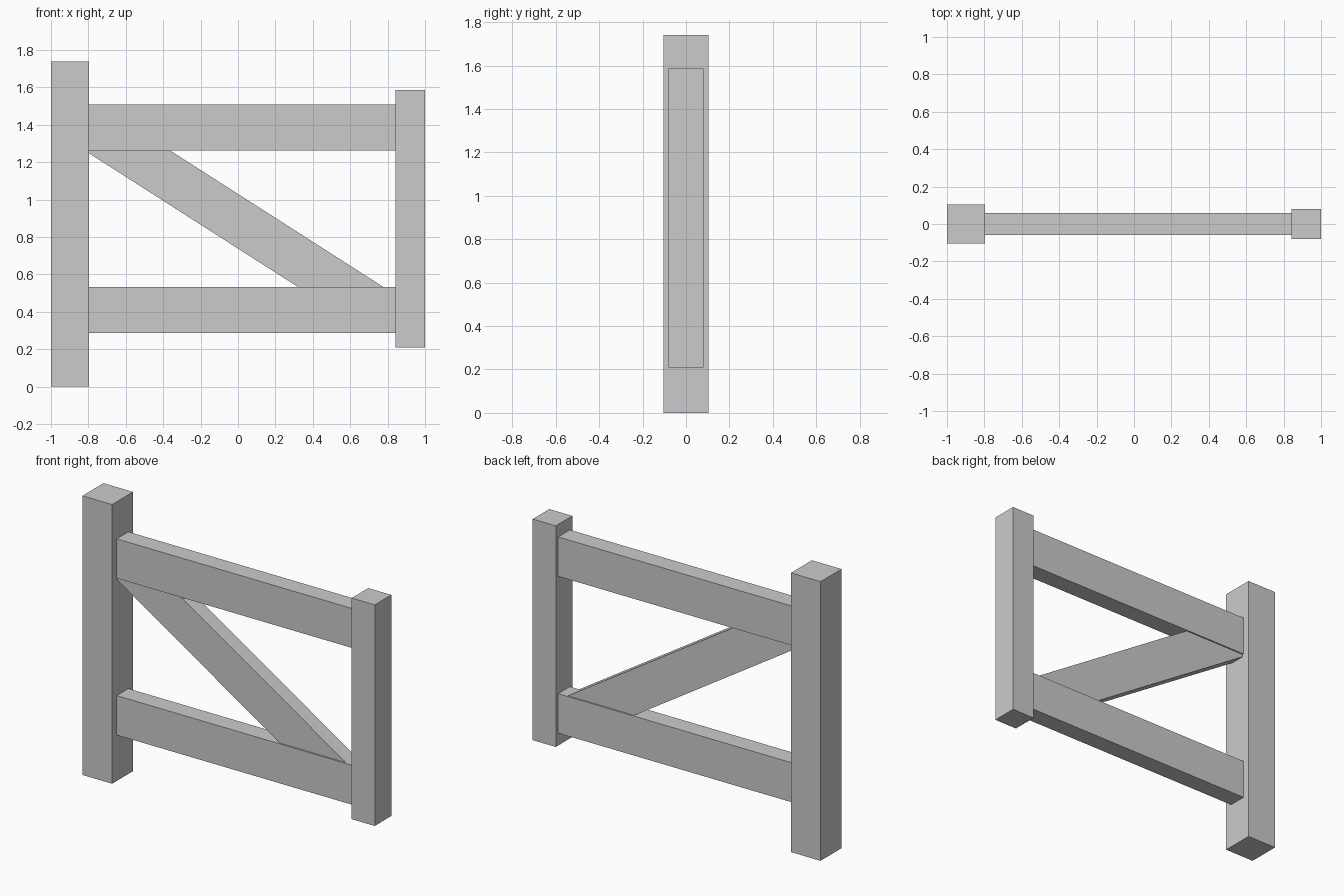
import bpy, bmesh
from math import atan2, hypot
from mathutils import Matrix, Vector

if "Cube" in bpy.data.objects:
    bpy.data.objects.remove(bpy.data.objects["Cube"])


def beam(name, center, size, tilt=0.0):
    """Box of given full size, tilted about the y axis."""
    mesh = bpy.data.meshes.new(name)
    bm = bmesh.new()
    bmesh.ops.create_cube(bm, size=1.0)
    bmesh.ops.scale(bm, vec=size, verts=bm.verts)
    bm.to_mesh(mesh)
    bm.free()
    obj = bpy.data.objects.new(name, mesh)
    obj.matrix_world = Matrix.Translation(Vector(center)) @ Matrix.Rotation(tilt, 4, 'Y')
    bpy.context.collection.objects.link(obj)
    return obj


PLANK = 0.246            # plank height shared by rails and brace
X0, X1 = -0.796, 0.841   # inner faces of the two posts

# Upright posts: tall ground post and shorter raised post
beam("hinge_post", (-0.898, 0, 0.87), (0.204, 0.206, 1.74))
beam("latch_post", (0.9205, 0, 0.898), (0.159, 0.163, 1.378))

# Horizontal rails between the posts
for name, z in (("lower_rail", 0.409), ("upper_rail", 1.386)):
    beam(name, ((X0 + X1) / 2, 0, z), (X1 - X0, 0.115, PLANK))

# Diagonal brace, slightly thinner, its ends buried in the rails
a, b = (-0.79, 1.39), (0.77, 0.392)
beam("diagonal_brace", ((a[0] + b[0]) / 2, 0, (a[1] + b[1]) / 2),
     (hypot(b[0] - a[0], b[1] - a[1]), 0.098, PLANK),
     tilt=atan2(a[1] - b[1], b[0] - a[0]))
